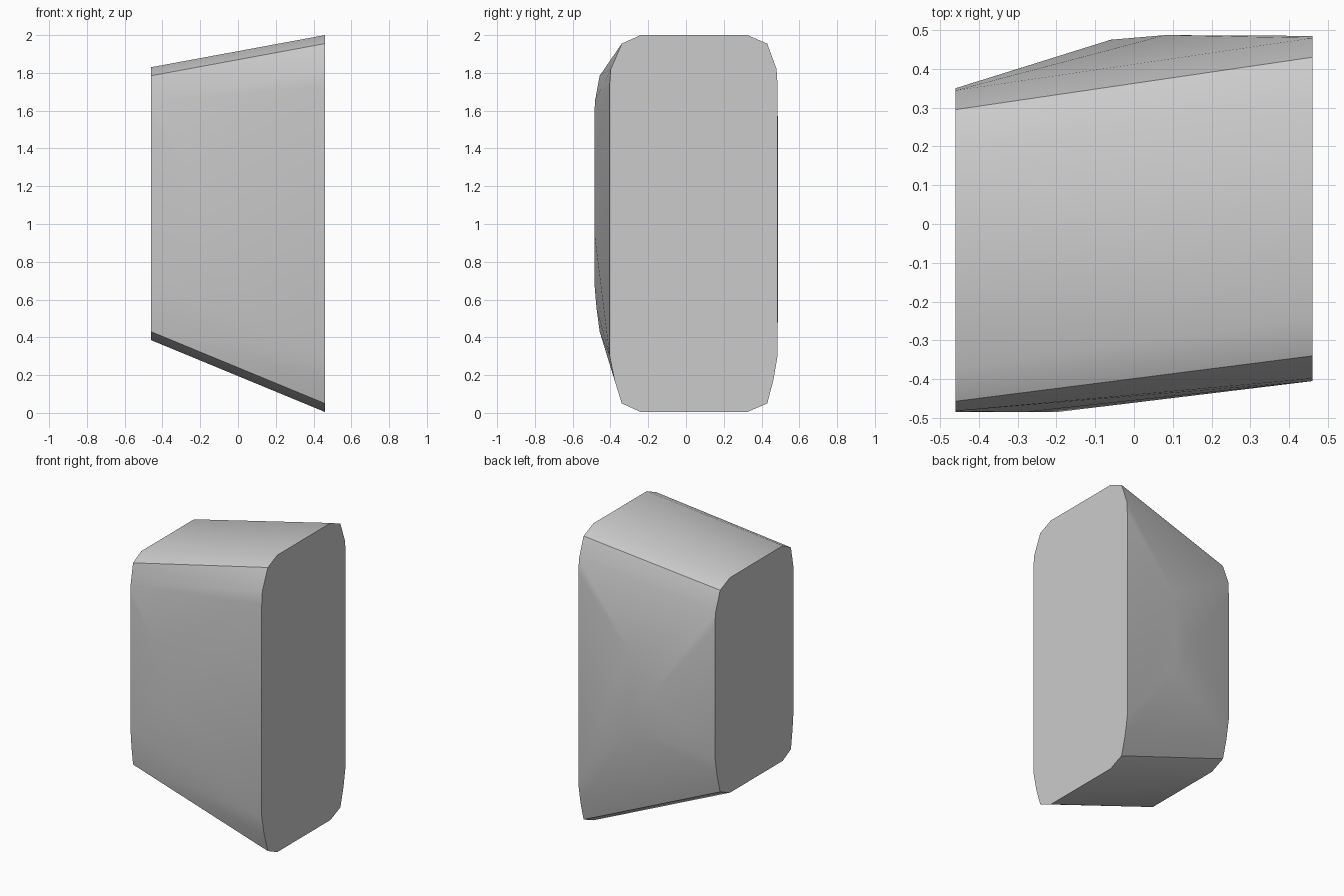
import bpy
import bmesh
import math

cube = bpy.data.objects.get("Cube")
if cube:
    bpy.data.objects.remove(cube, do_unlink=True)

grey = bpy.data.materials.new("light grey")
grey.use_nodes = True
colour = (0.6, 0.6, 0.6, 1)
grey.diffuse_color = colour
grey.node_tree.nodes["Principled BSDF"].inputs["Base Color"].default_value = colour


def section(x, front, back, bottom, top, front_inset, edge_inset):
    """End outline with bevelled corners, as points on one x plane."""
    upper = [(0.045, 1), (0.18, 0.1), (0.27, 0)]
    lower = [(0.045, 1), (0.17, 0.4), (0.3, 0)]
    points = []
    for z, sign, steps in ((top, -1, upper), (bottom, 1, lower)):
        points += [(x, front + front_inset, z), (x, back - 0.16, z)]
        for rise, share in steps:
            height = z + sign * rise
            points.append((x, front + edge_inset * share, height))
            points.append((x, back - 0.055 * share, height))
    return points


# End outlines: tall on the left, short on the right
points = section(0.46, -0.405, 0.485, 0.005, 2.0, 0.165, 0.065)
points += section(-0.46, -0.485, 0.35, 0.385, 1.83, 0.115, 0.028)

# Bulges of the long sides
points += [(-0.06, 0.475, 1.03), (0.08, 0.487, 1.3), (0.08, 0.487, 0.78)]
points += [(-0.2, -0.485, 0.95), (-0.28, -0.485, 1.3)]

# Body skinned over the outlines and bulges
bm = bmesh.new()
for p in points:
    bm.verts.new(p)
hull = bmesh.ops.convex_hull(bm, input=bm.verts[:])
loose = {v for v in hull["geom_interior"] + hull["geom_unused"]
         if isinstance(v, bmesh.types.BMVert)}
bmesh.ops.delete(bm, geom=list(loose), context='VERTS')
bmesh.ops.dissolve_limit(bm, angle_limit=math.radians(0.5),
                         verts=bm.verts[:], edges=bm.edges[:])
bmesh.ops.recalc_face_normals(bm, faces=bm.faces[:])

mesh = bpy.data.meshes.new("tapered_block")
bm.to_mesh(mesh)
bm.free()
mesh.materials.append(grey)
block = bpy.data.objects.new("tapered_block", mesh)
bpy.context.collection.objects.link(block)

# Smooth sides with crisp ends and bevel lines
bpy.ops.object.select_all(action='DESELECT')
block.select_set(True)
bpy.context.view_layer.objects.active = block
bpy.ops.object.shade_smooth_by_angle(angle=math.radians(30))
